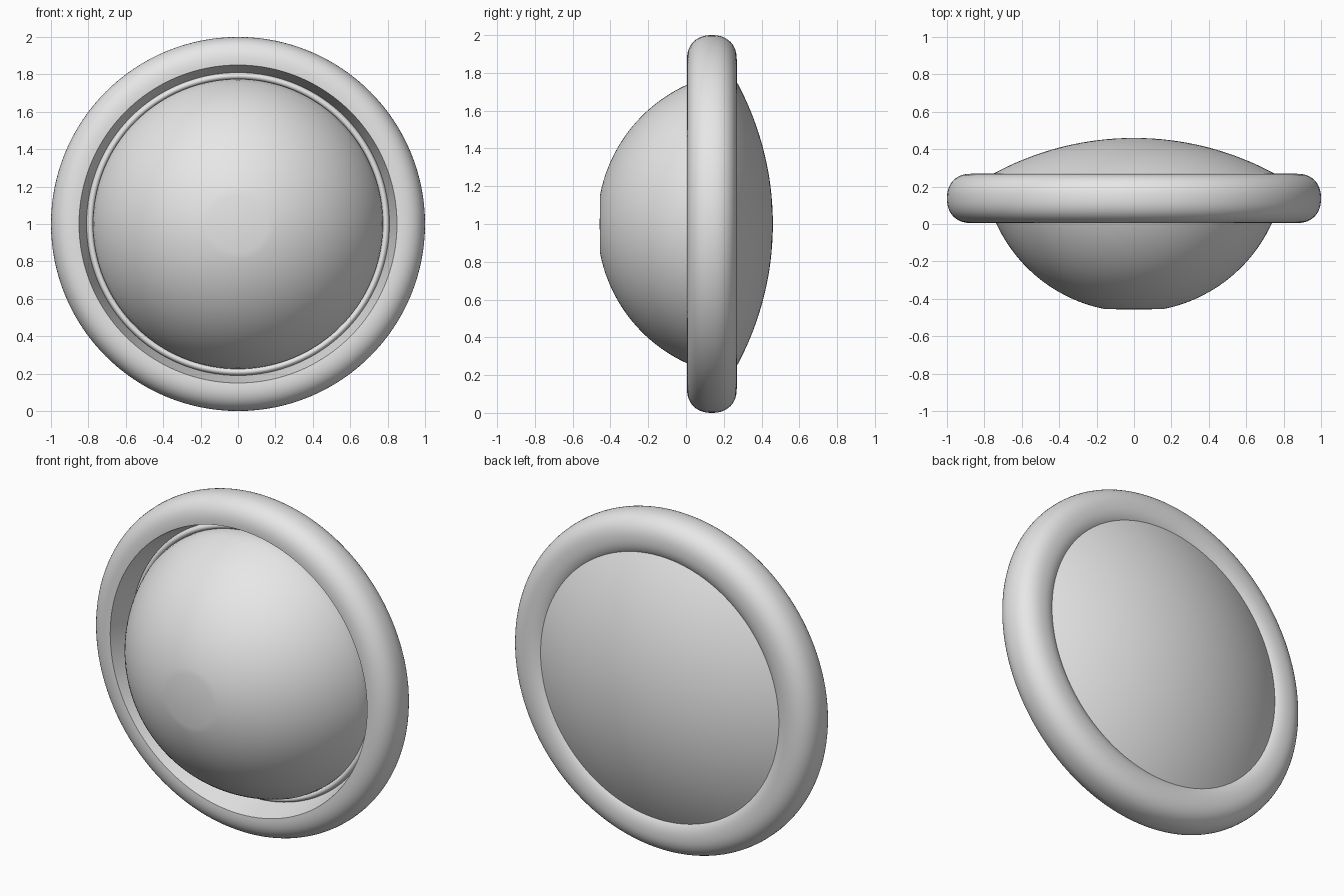
import bpy, bmesh, math
from math import sin, cos, sqrt, pi

cube = bpy.data.objects.get("Cube")
if cube:
    bpy.data.objects.remove(cube, do_unlink=True)

grey = bpy.data.materials.new("light grey")
grey.use_nodes = True
colour = (0.8, 0.8, 0.8, 1)
grey.diffuse_color = colour
grey.node_tree.nodes["Principled BSDF"].inputs["Base Color"].default_value = colour


def lathe(name, profile, steps=128, angle=35):
    """Spin (radius, y) points, listed front to back, about the front-back axis."""
    bm = bmesh.new()
    rings = []
    for r, y in profile:
        if r < 1e-5:
            rings.append([bm.verts.new((0, y, 1))])
        else:
            rings.append([bm.verts.new((r * cos(2 * pi * i / steps), y, 1 + r * sin(2 * pi * i / steps)))
                          for i in range(steps)])
    for a, b in zip(rings, rings[1:]):
        for i in range(steps):
            j = (i + 1) % steps
            corners = [a[i % len(a)], a[j % len(a)], b[j % len(b)], b[i % len(b)]]
            bm.faces.new(list(dict.fromkeys(corners)))
    mesh = bpy.data.meshes.new(name)
    bm.to_mesh(mesh)
    bm.free()
    mesh.materials.append(grey)
    obj = bpy.data.objects.new(name, mesh)
    bpy.context.collection.objects.link(obj)
    bpy.ops.object.select_all(action="DESELECT")
    obj.select_set(True)
    bpy.context.view_layer.objects.active = obj
    bpy.ops.object.shade_smooth_by_angle(angle=math.radians(angle))
    return obj


def arc(t, power):
    return math.copysign(abs(t) ** power, t)


# Front dome: a sphere with its tip cut flat
R, centre, flat_r = 0.81, 0.34, 0.155
start, end = math.asin(flat_r / R), math.acos((centre - 0.16) / R)
angles = [start + (end - start) * i / 24 for i in range(25)]
lathe("front_dome", [(0, -0.457)] + [(min(R * sin(a), 0.775), centre - R * cos(a)) for a in angles])

# Outer ring: thick rounded tube whose front inner edge turns into a sloping wall
tube = [(0.868 + 0.132 * arc(cos(a), 0.88), 0.137 + 0.132 * arc(sin(a), 0.88))
        for a in [-pi / 2 + 1.35 * pi * i / 32 for i in range(33)]]
lathe("outer_ring", [(0.81, 0.16), (0.85, 0.006)] + tube)

# Narrow raised lip around the foot of the front dome
lip = [(0.791 + 0.019 * cos(a), 0.16 - 0.025 * sin(a)) for a in [pi - pi * i / 10 for i in range(11)]]
lathe("inner_lip", [(0.76, 0.16)] + lip)

# Shallow back dome
back_R, apex = 1.576, 0.46
radii = [0.8 * (1 - i / 20) for i in range(21)]
lathe("back_dome", [(r, apex - back_R + sqrt(back_R ** 2 - r * r)) for r in radii])
